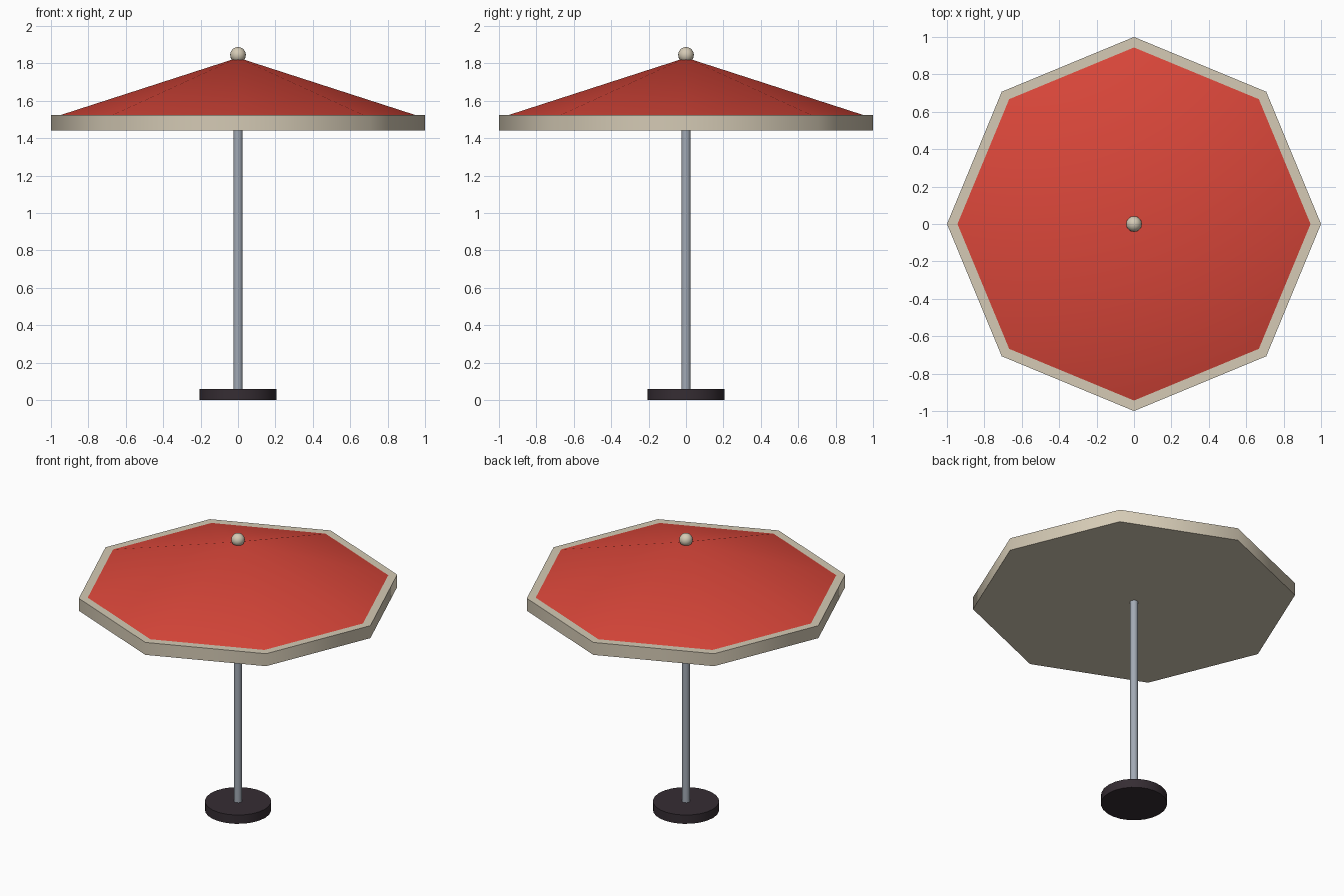
import bpy
import math

default_cube = bpy.data.objects.get("Cube")
if default_cube:
    bpy.data.objects.remove(default_cube, do_unlink=True)


def make_material(name, rgb):
    mat = bpy.data.materials.new(name)
    mat.use_nodes = True
    mat.diffuse_color = (*rgb, 1)
    mat.node_tree.nodes["Principled BSDF"].inputs["Base Color"].default_value = (*rgb, 1)
    return mat


def finish(name, mat, angle):
    obj = bpy.context.object
    obj.name = name
    obj.data.name = name
    obj.data.materials.append(mat)
    bpy.ops.object.shade_smooth_by_angle(angle=math.radians(angle))
    return obj


def frustum(name, mat, sides, bottom, top, r_bottom, r_top, angle=50):
    """Upright round or polygonal part, with a corner on the y axis."""
    bpy.ops.mesh.primitive_cone_add(
        vertices=sides, radius1=r_bottom, radius2=r_top,
        depth=top - bottom, location=(0, 0, (bottom + top) / 2))
    return finish(name, mat, angle)


red = make_material("canopy red", (0.70, 0.062, 0.042))
cream = make_material("cream trim", (0.66, 0.59, 0.46))
steel = make_material("pole steel", (0.36, 0.40, 0.46))
dark = make_material("dark base", (0.036, 0.026, 0.033))

# Weighted foot and pole
frustum("base", dark, 24, 0, 0.06, 0.205, 0.205)
frustum("pole", steel, 16, 0.05, 1.80, 0.025, 0.025)

# Octagonal trim slab and sloping canopy
frustum("canopy_trim", cream, 8, 1.44, 1.525, 1, 1)
frustum("canopy", red, 8, 1.523, 1.83, 0.95, 0)

# Ball on the peak
bpy.ops.mesh.primitive_uv_sphere_add(
    segments=20, ring_count=12, radius=0.042, location=(0, 0, 1.845))
finish("finial", cream, 60)
